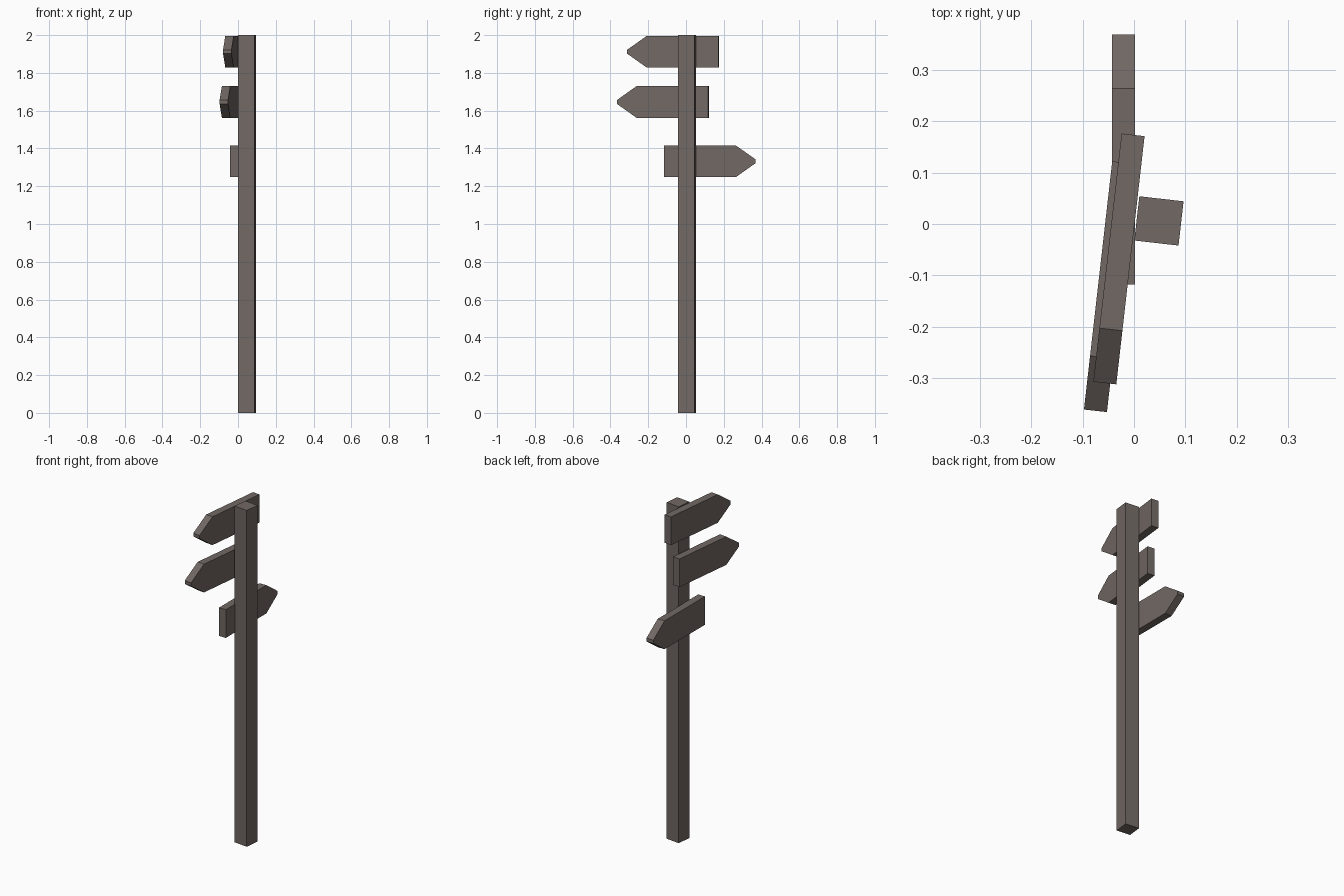
import bpy, bmesh, math

if "Cube" in bpy.data.objects:
    bpy.data.objects.remove(bpy.data.objects["Cube"])

wood = bpy.data.materials.new("weathered_wood")
wood.diffuse_color = (0.165, 0.138, 0.127, 1)
wood.use_nodes = True
wood.node_tree.nodes["Principled BSDF"].inputs["Base Color"].default_value = wood.diffuse_color


def prism(name, profile, thick, location, angle):
    """Extrude a (y, z) profile along x, centred, then turn it about z."""
    bm = bmesh.new()
    face = bm.faces.new([bm.verts.new((-thick / 2, y, z)) for y, z in profile])
    ext = bmesh.ops.extrude_face_region(bm, geom=[face])
    moved = [v for v in ext["geom"] if isinstance(v, bmesh.types.BMVert)]
    bmesh.ops.translate(bm, verts=moved, vec=(thick, 0, 0))
    bmesh.ops.recalc_face_normals(bm, faces=bm.faces)
    mesh = bpy.data.meshes.new(name)
    bm.to_mesh(mesh)
    bm.free()
    mesh.materials.append(wood)
    obj = bpy.data.objects.new(name, mesh)
    obj.location = location
    obj.rotation_euler.z = math.radians(angle)
    bpy.context.collection.objects.link(obj)
    return obj


# square post
s = 0.0866 / 2
prism("post", [(-s, 0), (s, 0), (s, 2), (-s, 2)], 2 * s, (0.0485, 0.006, 0), -6.5)

# arrow boards: blunt tip towards local +y
L, H, TIP = 0.486 / 2, 0.168 / 2, 0.01
arrow = [(-L, -H), (L - 0.105, -H), (L, -TIP), (L, TIP), (L - 0.105, H), (-L, H)]
boards = [
    ("top_sign", (-0.0293, -0.068, 1.912), 173.5),
    ("middle_sign", (-0.0475, -0.122, 1.646), 173.5),
    ("lower_sign", (-0.0205, 0.1255, 1.332), 0),
]
for name, loc, angle in boards:
    prism(name, arrow, 0.045, loc, angle)
